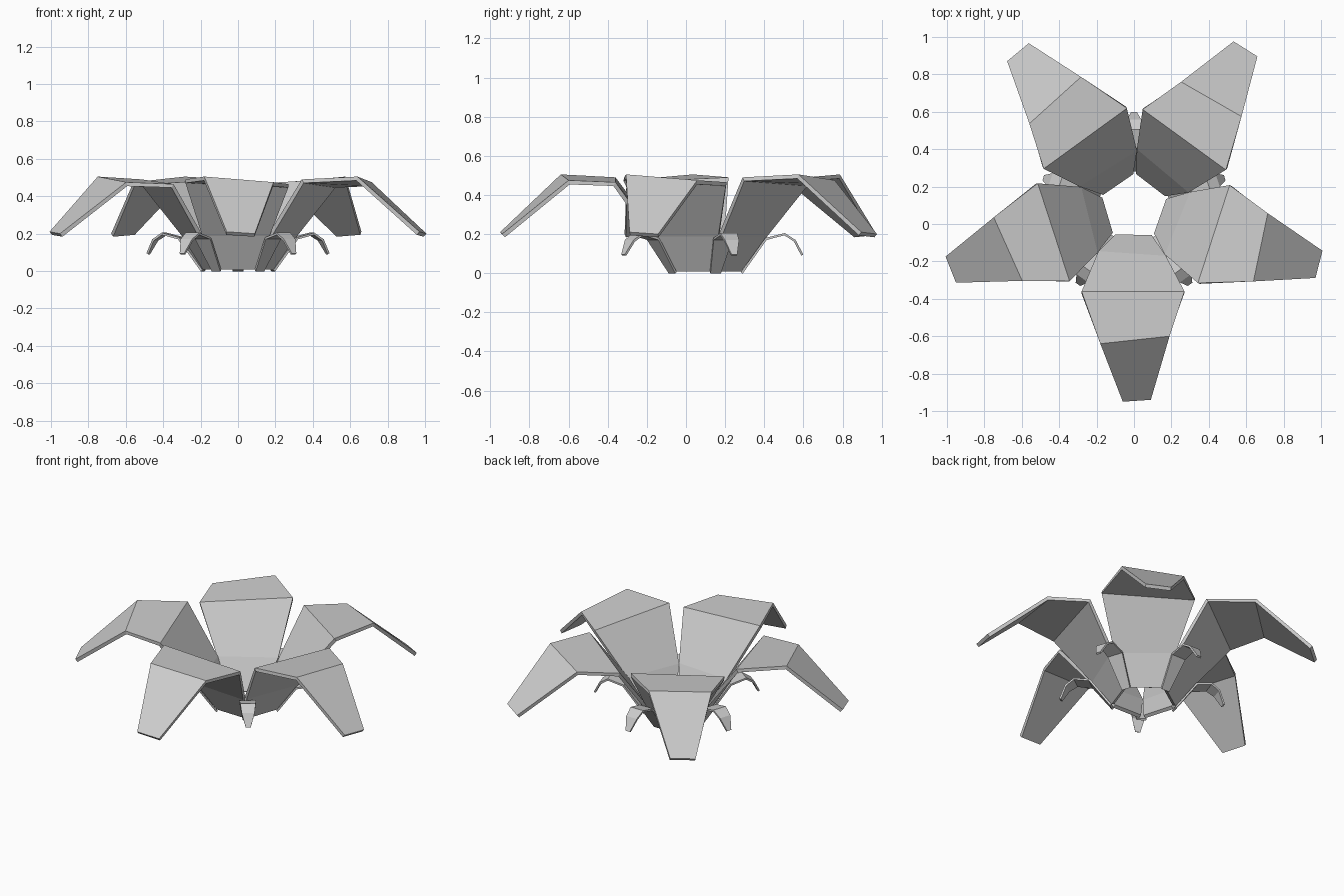
import bpy, bmesh
from math import radians
from mathutils import Matrix, Vector

if "Cube" in bpy.data.objects:
    bpy.data.objects.remove(bpy.data.objects["Cube"])

CENTRE = Vector((0, 0.09, 0))   # flower axis


def strip(name, rows, angle, thickness):
    """Folded strip from (left, right) point pairs, turned about the flower axis and thickened."""
    bm = bmesh.new()
    turn = Matrix.Translation(CENTRE) @ Matrix.Rotation(radians(angle), 4, 'Z')
    pairs = [[bm.verts.new(turn @ Vector(p)) for p in row] for row in rows]
    for (l0, r0), (l1, r1) in zip(pairs, pairs[1:]):
        bm.faces.new((l0, l1, r1, r0))
    me = bpy.data.meshes.new(name)
    bm.to_mesh(me)
    bm.free()
    ob = bpy.data.objects.new(name, me)
    bpy.context.collection.objects.link(ob)
    mod = ob.modifiers.new("thickness", 'SOLIDIFY')
    mod.thickness = thickness
    mod.offset = -1
    return ob


# Petal pointing to -y: base, cup rim, shoulder, bend, tip (slightly twisted)
petal = [
    ((-0.10, -0.145, 0.02), (0.095, -0.15, 0.02)),
    ((-0.19, -0.235, 0.20), (0.17, -0.26, 0.20)),
    ((-0.28, -0.45, 0.49), (0.27, -0.45, 0.465)),
    ((-0.18, -0.73, 0.505), (0.19, -0.69, 0.475)),
    ((-0.06, -1.04, 0.21), (0.09, -1.03, 0.20)),
]

# Sepal profile: radius, height, half width
sepal_profile = [(0.19, 0.005, 0.028), (0.315, 0.18, 0.05), (0.415, 0.205, 0.045),
                 (0.47, 0.17, 0.038), (0.51, 0.095, 0.015)]
sepal = [((-w, -r, z), (w, -r, z)) for r, z, w in sepal_profile]

for i in range(5):
    strip(f"petal_{i + 1}", petal, 72 * i, 0.022)
    strip(f"sepal_{i + 1}", sepal, 72 * i + 36, 0.012)
